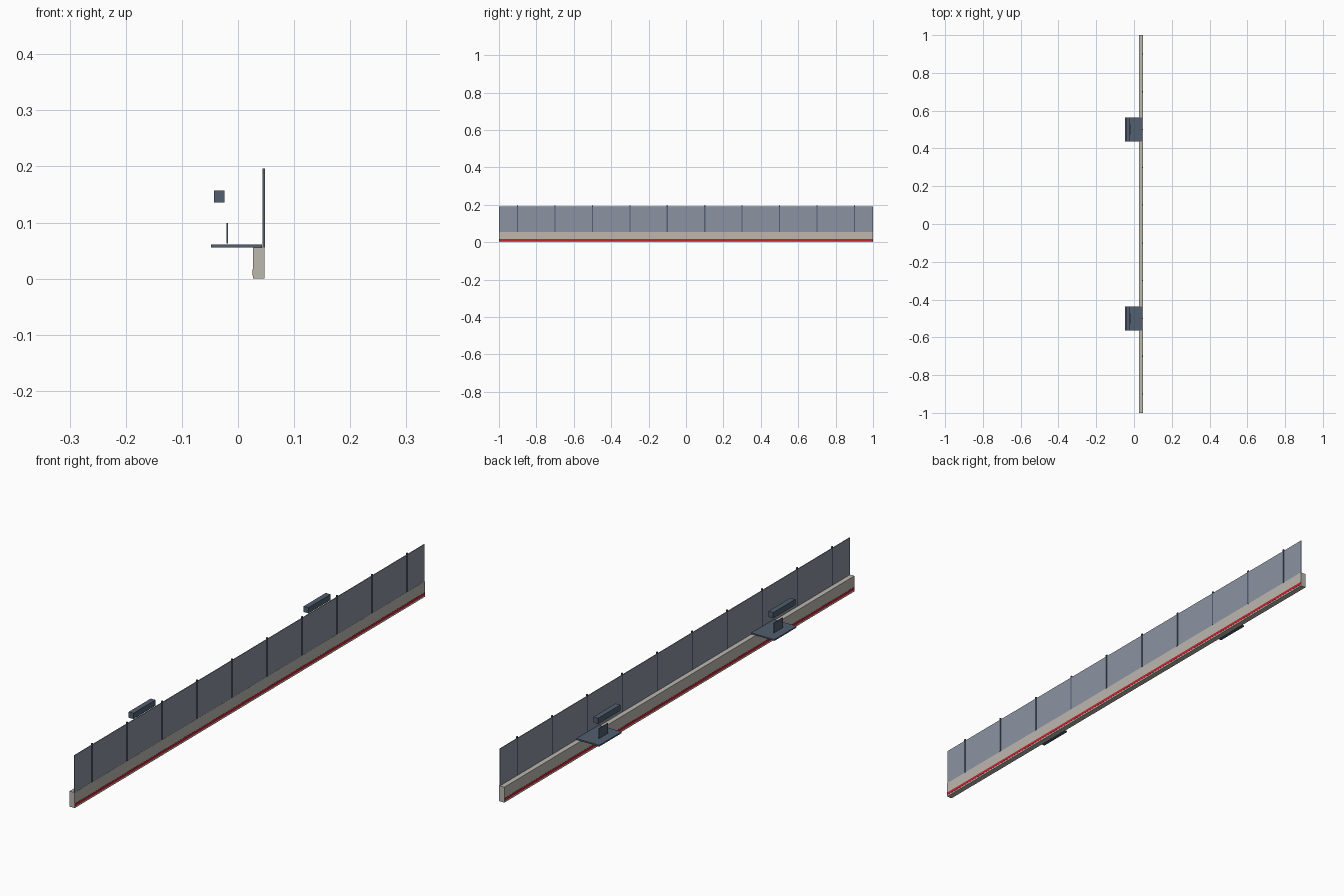
import bpy


def srgb(r, g, b):
    def lin(c):
        c /= 255
        return c / 12.92 if c <= 0.04045 else ((c + 0.055) / 1.055) ** 2.4
    return (lin(r), lin(g), lin(b), 1.0)


def make_material(name, color):
    mat = bpy.data.materials.new(name)
    mat.use_nodes = True
    mat.diffuse_color = color
    mat.node_tree.nodes["Principled BSDF"].inputs["Base Color"].default_value = color
    return mat


def box(name, mat, x, y, z):
    """Box spanning the (low, high) ranges on each axis."""
    bpy.ops.mesh.primitive_cube_add(size=1)
    ob = bpy.context.object
    ob.name = name
    for v in ob.data.vertices:
        v.co = [(lo + hi) / 2 + c * (hi - lo) for c, (lo, hi) in zip(v.co, (x, y, z))]
    ob.data.materials.append(mat)
    return ob


def around(center, half):
    return (center - half, center + half)


default = bpy.data.objects.get("Cube")
if default:
    bpy.data.objects.remove(default, do_unlink=True)

concrete = make_material("concrete", srgb(188, 184, 175))
glass = make_material("grey glass", srgb(139, 148, 161))
metal = make_material("slate metal", srgb(82, 95, 112))
red = make_material("red stripe", srgb(200, 35, 48))

# Long low wall with a stripe on each face
full = (-1, 1)
wall_x = (0.0265, 0.047)
box("wall", concrete, wall_x, full, (0, 0.056))
for side, x in zip(("inner", "outer"), wall_x):
    box(side + "_stripe", red, around(x, 0.0006), full, (0.006, 0.016))

# Glass screen and its posts
box("glass_screen", glass, (0.0437, 0.0465), full, (0.056, 0.19))
for i in range(10):
    box("screen_post", metal, (0.0435, 0.048), around(-0.9 + 0.2 * i, 0.003), (0.056, 0.196))

# Two stations: platform, upright plate and overhead bar
for y in (-0.5, 0.5):
    box("platform", metal, (-0.048, 0.043), around(y, 0.064), (0.056, 0.061))
    box("upright_plate", metal, around(-0.019, 0.0013), around(y, 0.026), (0.063, 0.099))
    box("overhead_bar", metal, (-0.043, -0.024), around(y, 0.063), (0.136, 0.157))
